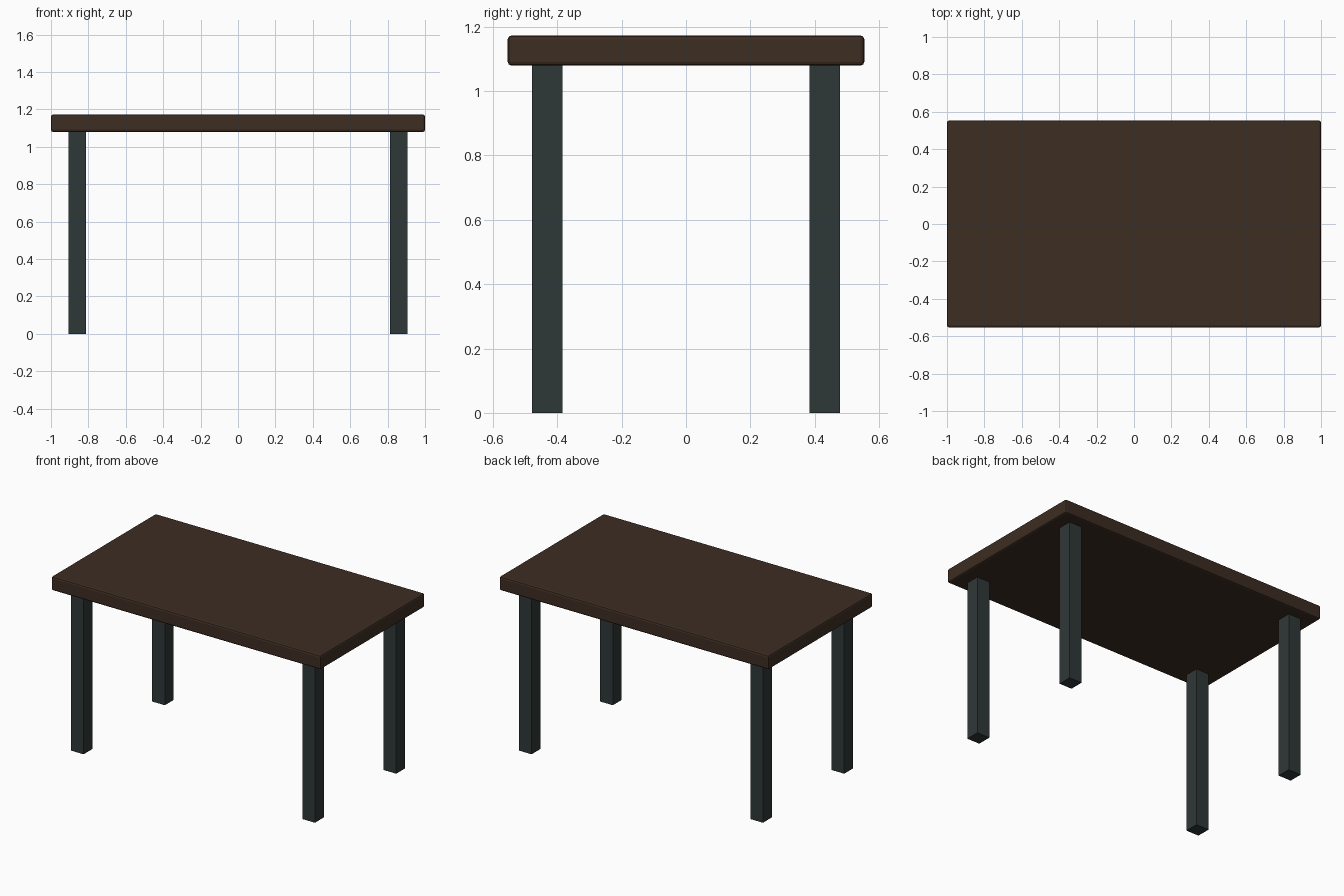
import bpy

if "Cube" in bpy.data.objects:
    bpy.data.objects.remove(bpy.data.objects["Cube"])


def material(name, rgb):
    m = bpy.data.materials.new(name)
    m.diffuse_color = (*rgb, 1.0)
    m.use_nodes = True
    m.node_tree.nodes["Principled BSDF"].inputs["Base Color"].default_value = m.diffuse_color
    return m


def box(name, lo, hi, mat):
    """Axis-aligned box between two corners."""
    bpy.ops.mesh.primitive_cube_add(size=1, location=[(a + b) / 2 for a, b in zip(lo, hi)])
    ob = bpy.context.object
    ob.name = name
    ob.scale = [b - a for a, b in zip(lo, hi)]
    bpy.ops.object.transform_apply(location=False, rotation=False, scale=True)
    ob.data.materials.append(mat)
    return ob


wood = material("dark_wood", (0.046, 0.026, 0.016))
metal = material("dark_grey_metal", (0.028, 0.039, 0.038))

# Table top slab with softened edges
top = box("table_top", (-1, -0.554, 1.079), (1, 0.554, 1.173), wood)
bevel = top.modifiers.new("edge_bevel", 'BEVEL')
bevel.width = 0.012
bevel.segments = 2

# Four square legs, inset from the corners
for x_name, sx in (("left", -1), ("right", 1)):
    for y_name, sy in (("front", -1), ("back", 1)):
        cx, cy, h = sx * 0.859, sy * 0.431, 0.047
        box(f"{y_name}_{x_name}_leg", (cx - h, cy - h, 0), (cx + h, cy + h, 1.079), metal)
